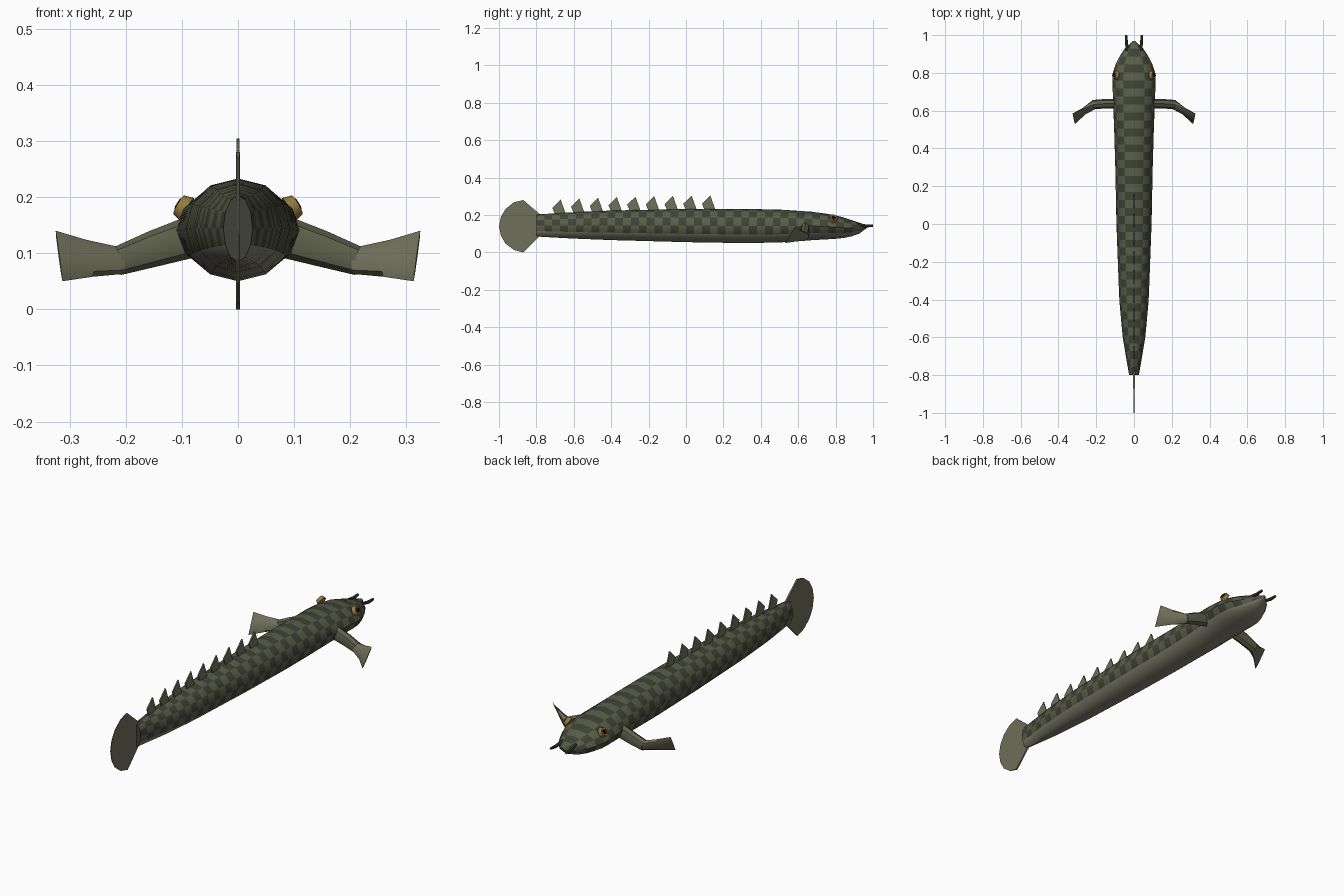
import bpy, bmesh, math
from mathutils import Vector

if "Cube" in bpy.data.objects:
    bpy.data.objects.remove(bpy.data.objects["Cube"])


def mat(name, col):
    m = bpy.data.materials.new(name)
    m.diffuse_color = (*col, 1)
    m.use_nodes = True
    m.node_tree.nodes["Principled BSDF"].inputs["Base Color"].default_value = m.diffuse_color
    return m


DARK = mat("dark_scales", (0.05, 0.055, 0.036))
LIGHT = mat("light_scales", (0.10, 0.112, 0.065))
BELLY = mat("belly", (0.22, 0.21, 0.155))
FIN = mat("fin", (0.16, 0.16, 0.105))
LIMB = mat("limb", (0.11, 0.12, 0.07))
GOLD = mat("eye_gold", (0.30, 0.20, 0.05))
BLACK = mat("pupil", (0.006, 0.006, 0.006))


def loft(name, rings, mats, pick=None, smooth=True):
    """Skin a list of equal-length rings and cap both ends."""
    bm = bmesh.new()
    vs = [[bm.verts.new(p) for p in r] for r in rings]
    n = len(rings[0])
    for i in range(len(vs) - 1):
        for j in range(n):
            k = (j + 1) % n
            f = bm.faces.new((vs[i][j], vs[i][k], vs[i + 1][k], vs[i + 1][j]))
            if pick:
                f.material_index = pick(i, j)
    bm.faces.new(vs[0][::-1])
    bm.faces.new(vs[-1])
    bmesh.ops.recalc_face_normals(bm, faces=bm.faces)
    me = bpy.data.meshes.new(name)
    bm.to_mesh(me)
    bm.free()
    ob = bpy.data.objects.new(name, me)
    bpy.context.collection.objects.link(ob)
    for m in mats:
        me.materials.append(m)
    if smooth:
        bpy.ops.object.select_all(action='DESELECT')
        ob.select_set(True)
        bpy.context.view_layer.objects.active = ob
        bpy.ops.object.shade_smooth_by_angle(angle=math.radians(40))
    return ob


def plate(name, pts, t):
    """Thin upright fin from a (y, z) outline."""
    return loft(name, [[(x, y, z) for y, z in pts] for x in (-t, t)], [FIN], smooth=False)


# Body: y, half width, bottom z, top z
PROFILE = [(-0.80, 0.026, 0.085, 0.203), (-0.6, 0.060, 0.074, 0.215),
           (-0.4, 0.078, 0.066, 0.224), (0.0, 0.093, 0.055, 0.232),
           (0.3, 0.099, 0.050, 0.233), (0.5, 0.105, 0.053, 0.229),
           (0.68, 0.112, 0.066, 0.217), (0.79, 0.115, 0.072, 0.201),
           (0.85, 0.096, 0.078, 0.185), (0.91, 0.064, 0.092, 0.165),
           (0.945, 0.036, 0.110, 0.153), (0.97, 0.006, 0.133, 0.145)]


def section(y):
    for a, b in zip(PROFILE, PROFILE[1:]):
        if y <= b[0] + 1e-6:
            t = (y - a[0]) / (b[0] - a[0])
            return [p + (q - p) * t for p, q in zip(a, b)][1:]
    return PROFILE[-1][1:]


N, ROWS = 12, 42
rings = []
for i in range(ROWS + 1):
    y = -0.80 + 1.77 * i / ROWS
    w, lo, hi = section(y)
    rings.append([(w * math.sin(2 * math.pi * j / N), y,
                   (lo + hi) / 2 + (hi - lo) / 2 * math.cos(2 * math.pi * j / N))
                  for j in range(N)])


def scales(i, j):
    k = min(j, N - 1 - j)          # strip counted down from the back ridge
    return 2 if k > 3 else (i + k) % 2


loft("body", rings, [DARK, LIGHT, BELLY], scales)

# Tail fin
tail = [(-0.78, 0.09), (-0.78, 0.203), (-0.87, 0.28), (-0.92, 0.268), (-0.965, 0.232),
        (-0.99, 0.19), (-1.0, 0.14), (-0.99, 0.09), (-0.965, 0.047), (-0.92, 0.013), (-0.87, 0.0)]
fin = plate("tail_fin", tail, 0.004)
for v in fin.data.vertices:
    if v.co.y < -0.9:
        v.co.x *= 0.4

# Dorsal finlets
for i in range(9):
    y = 0.13 - 0.1 * i
    z = section(y)[2]
    plate("dorsal_finlet", [(y + 0.03, z - 0.012), (y, z + 0.072),
                            (y - 0.045, z + 0.028), (y - 0.028, z - 0.012)], 0.003)


def tube_ring(c, u, v, n=8):
    c, u, v = Vector(c), Vector(u), Vector(v)
    return [c + u * math.cos(2 * math.pi * k / n) + v * math.sin(2 * math.pi * k / n)
            for k in range(n)]


def disc(name, c, d, r0, r1, h, m):
    """Tapered disc facing along d."""
    d = Vector(d).normalized()
    u = d.cross(Vector((0, 1, 0))).normalized()
    w = d.cross(u)
    c = Vector(c)
    loft(name, [tube_ring(c - d * h, u * r0, w * r0, 12), tube_ring(c + d * h, u * r1, w * r1, 12)], [m])


for s in (-1, 1):
    # Fleshy pectoral lobe
    loft("pectoral_lobe", [
        tube_ring((s * 0.08, 0.637, 0.130), (0, 0.024, 0), (s * 0.010, 0, 0.036)),
        tube_ring((s * 0.15, 0.637, 0.108), (0, 0.025, 0), (s * 0.009, 0, 0.031)),
        tube_ring((s * 0.215, 0.632, 0.086), (0, 0.025, 0), (s * 0.006, 0, 0.025))], [LIMB])
    # Pectoral fan
    loft("pectoral_fan", [
        tube_ring((s * 0.208, 0.634, 0.087), (s * 0.010, 0.022, 0), (s * 0.004, 0, 0.024)),
        tube_ring((s * 0.265, 0.597, 0.091), (s * 0.006, 0.011, 0), (s * 0.006, 0.012, 0.033)),
        tube_ring((s * 0.319, 0.557, 0.095), (s * 0.001, 0.002, 0), (s * 0.006, 0.028, 0.045))], [FIN])
    # Eye
    d = (s * 0.85, 0.12, 0.5)
    disc("eye", (s * 0.098, 0.788, 0.182), d, 0.024, 0.019, 0.009, GOLD)
    disc("pupil", (s * 0.1055, 0.789, 0.1865), d, 0.013, 0.011, 0.003, BLACK)
    # Nostril tube
    loft("nostril", [
        tube_ring((s * 0.036, 0.915, 0.150), (0.008, 0, 0), (0, 0, 0.008)),
        tube_ring((s * 0.040, 0.965, 0.141), (0.008, 0, 0), (0, 0, 0.008)),
        tube_ring((s * 0.042, 1.0, 0.143), (0.006, 0, 0), (0, 0, 0.006))], [DARK])
